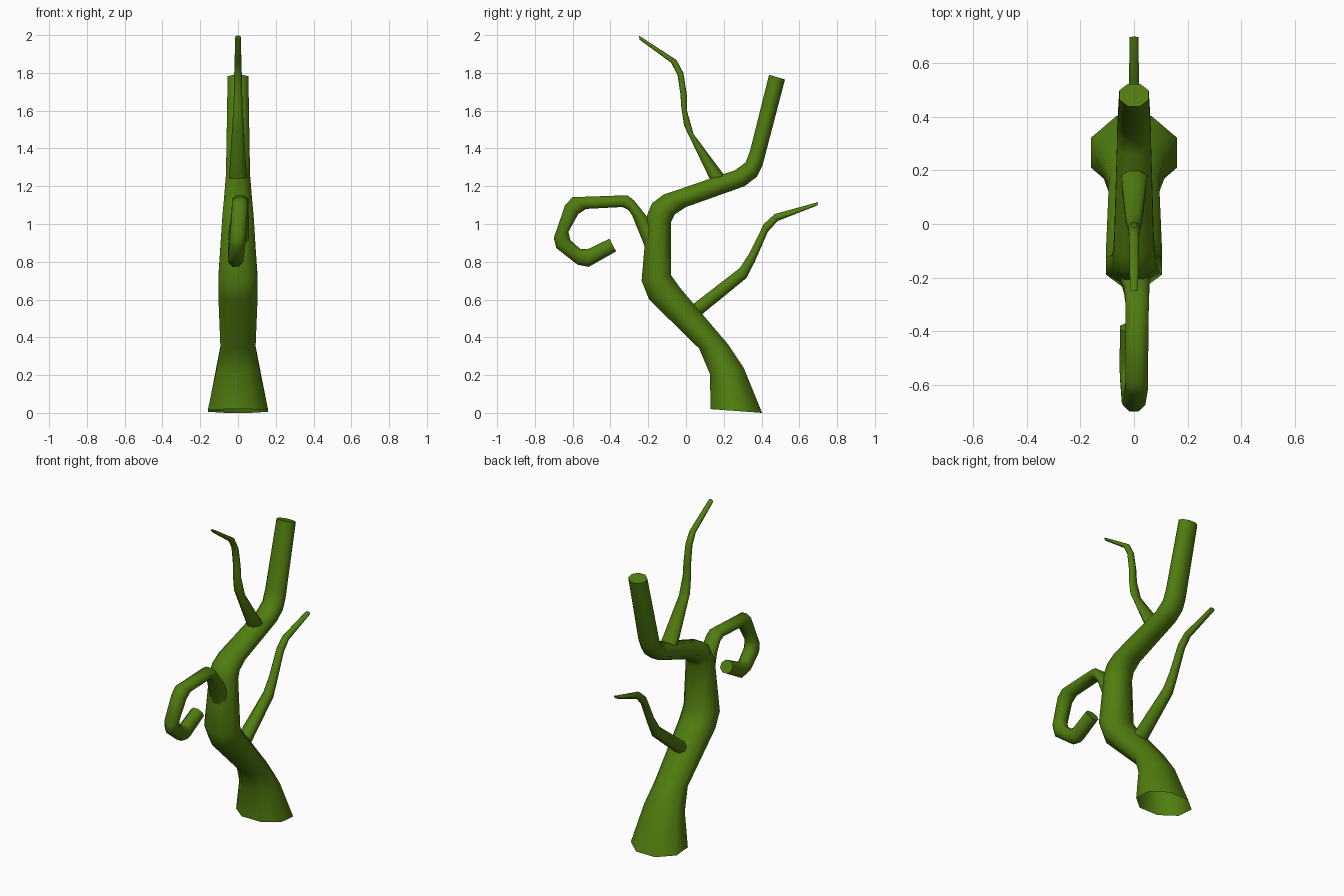
import bpy, bmesh, math
from mathutils import Vector

bark = bpy.data.materials.new("moss green")
bark.diffuse_color = (0.082, 0.205, 0.005, 1)


def tube(name, rings, sides=8, cap_start=True):
    """Loft rings given as (y, z of one edge, y, z of other edge, x centre, x half width)."""
    bm = bmesh.new()
    k = 1 / math.cos(math.pi / sides)
    loops = []
    for y1, z1, y2, z2, cx, hx in rings:
        a, b = Vector((0, y1, z1)), Vector((0, y2, z2))
        mid, half = (a + b) / 2 + Vector((cx, 0, 0)), (a - b) / 2
        loop = []
        for i in range(sides):
            t = (i + 0.5) * 2 * math.pi / sides
            loop.append(bm.verts.new(mid + half * k * math.cos(t)
                                     + Vector((hx * k * math.sin(t), 0, 0))))
        loops.append(loop)
    for lo, hi in zip(loops, loops[1:]):
        for i in range(sides):
            j = (i + 1) % sides
            bm.faces.new((lo[i], lo[j], hi[j], hi[i]))
    bm.faces.new(loops[-1])
    if cap_start:
        bm.faces.new(loops[0][::-1])
    bmesh.ops.recalc_face_normals(bm, faces=bm.faces)
    # keep the outside facing out even when the base is open
    top = loops[-1]
    end = (sum((v.co for v in top), Vector()) - sum((v.co for v in loops[-2]), Vector()))
    bm.normal_update()
    cap = next(f for f in bm.faces if set(f.verts) == set(top))
    if cap.normal.dot(end) < 0:
        bmesh.ops.reverse_faces(bm, faces=bm.faces)
    me = bpy.data.meshes.new(name)
    bm.to_mesh(me)
    bm.free()
    me.materials.append(bark)
    ob = bpy.data.objects.new(name, me)
    bpy.context.collection.objects.link(ob)
    bpy.ops.object.select_all(action='DESELECT')
    ob.select_set(True)
    bpy.context.view_layer.objects.active = ob
    bpy.ops.object.shade_smooth_by_angle(angle=math.radians(60))
    return ob


# Trunk with open, flared foot
tube("trunk", [
    (0.13, 0.02, 0.403, 0.00, 0, 0.16),
    (0.127, 0.205, 0.305, 0.24, 0, 0.117),
    (0.07, 0.34, 0.225, 0.36, 0, 0.093),
    (-0.195, 0.60, -0.03, 0.66, 0, 0.104),
    (-0.235, 0.70, -0.08, 0.73, 0, 0.104),
    (-0.205, 1.05, -0.08, 1.01, 0, 0.083),
    (-0.18, 1.11, -0.06, 1.05, 0, 0.078),
    (-0.12, 1.155, 0.0, 1.09, 0, 0.074),
    (0.26, 1.285, 0.31, 1.20, 0, 0.064),
    (0.315, 1.325, 0.375, 1.25, 0, 0.063),
    (0.34, 1.39, 0.405, 1.31, 0, 0.062),
    (0.44, 1.79, 0.524, 1.765, 0, 0.055)], cap_start=False)

# Thin upper branch
tube("upper_branch", [
    (0.125, 1.24, 0.205, 1.255, 0, 0.047),
    (-0.01, 1.52, 0.04, 1.476, 0, 0.031),
    (-0.025, 1.62, 0.005, 1.60, 0, 0.025),
    (-0.03, 1.69, 0.005, 1.68, 0, 0.022),
    (-0.045, 1.79, -0.014, 1.80, 0, 0.020),
    (-0.08, 1.855, -0.05, 1.868, 0, 0.018),
    (-0.245, 1.975, -0.25, 1.998, 0, 0.015)])

# Thin lower branch
tube("lower_branch", [
    (0.07, 0.51, 0.03, 0.57, 0, 0.043),
    (0.32, 0.714, 0.285, 0.767, 0, 0.030),
    (0.364, 0.80, 0.336, 0.845, 0, 0.025),
    (0.433, 0.958, 0.412, 1.00, 0, 0.022),
    (0.485, 1.016, 0.47, 1.053, 0, 0.020),
    (0.695, 1.098, 0.70, 1.116, 0, 0.016)])

# Curled branch
tube("curled_branch", [
    (-0.21, 0.86, -0.13, 0.90, 0.0, 0.058),
    (-0.285, 1.045, -0.20, 1.03, 0.01, 0.047),
    (-0.305, 1.075, -0.275, 1.125, 0.012, 0.044),
    (-0.338, 1.09, -0.31, 1.152, 0.012, 0.043),
    (-0.528, 1.08, -0.60, 1.142, 0.010, 0.042),
    (-0.57, 1.053, -0.64, 1.10, 0.010, 0.042),
    (-0.623, 0.958, -0.70, 0.926, 0.0, 0.042),
    (-0.612, 0.915, -0.687, 0.873, -0.004, 0.042),
    (-0.56, 0.868, -0.575, 0.785, -0.012, 0.041),
    (-0.517, 0.868, -0.515, 0.773, -0.013, 0.041),
    (-0.405, 0.922, -0.370, 0.855, -0.012, 0.040)])
